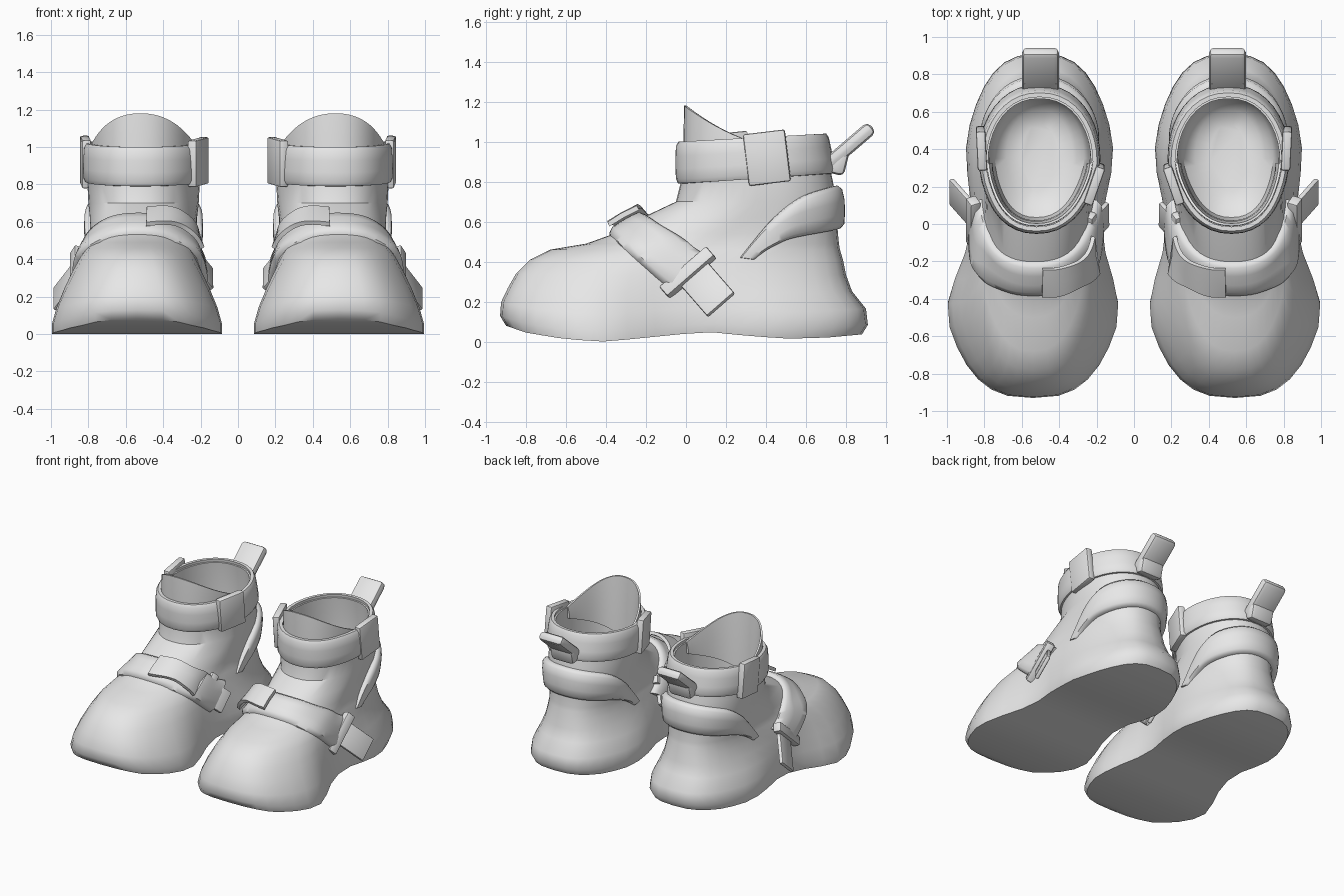
import bpy, bmesh, math
from mathutils import Vector, Matrix

if "Cube" in bpy.data.objects:
    bpy.data.objects.remove(bpy.data.objects["Cube"])

grey = bpy.data.materials.new("light grey")
grey.diffuse_color = (0.8, 0.8, 0.8, 1)
grey.use_nodes = True
grey.node_tree.nodes["Principled BSDF"].inputs["Base Color"].default_value = grey.diffuse_color

# Boot levels: height, front y, back y, half widths at toe, waist and heel
LEVELS = [
    (0.00, -.90, .88, .52, .34, .42), (0.05, -.93, .91, .52, .35, .435),
    (0.14, -.925, .90, .49, .34, .42), (0.24, -.89, .83, .44, .33, .385),
    (0.33, -.85, .80, .39, .315, .35), (0.41, -.78, .785, .34, .30, .33),
    (0.46, -.68, .77, .30, .285, .32), (0.49, -.50, .765, .28, .28, .31),
    (0.54, -.36, .76, .27, .28, .305), (0.62, -.22, .755, .27, .285, .305),
    (0.70, -.05, .75, .275, .295, .305), (0.80, -.025, .735, .29, .30, .305),
    (1.00, -.025, .69, .28, .295, .295), (1.30, -.025, .68, .27, .29, .29)]
SOLE = [(-.93, .09), (-.8, .045), (-.6, .012), (-.4, 0), (-.15, .025), (.1, .05),
        (.3, .03), (.5, .015), (.7, .02), (.92, .04)]


def table(rows, t):
    """Linear lookup in rows of (key, values...)."""
    t = min(max(t, rows[0][0]), rows[-1][0])
    for p, q in zip(rows, rows[1:]):
        if t <= q[0]:
            f = (t - p[0]) / (q[0] - p[0])
            return [u + (v - u) * f for u, v in zip(p[1:], q[1:])]


def surf(a, z):
    """Point on the boot surface; a = 0 is the front, pi/2 the outer side."""
    yf, yb, wt, ww, wh = table(LEVELS, z)
    s = (1 - math.cos(a)) / 2
    y = yf + (yb - yf) * s
    if s < .5:
        f = min(max((s - .2) / .3, 0), 1)
        w = wt + (ww - wt) * f * f * (3 - 2 * f)
    else:
        f = min((s - .5) / .28, 1)
        w = ww + (wh - ww) * f * f * (3 - 2 * f)
    sn = math.sin(a)
    cx = .505 + .035 * min(max((.3 - y) / .7, 0), 1)
    power = .72 + .18 * min(max((z - .25) / .55, 0), 1)
    x = cx + math.copysign(abs(sn) ** power, sn) * w
    return Vector((x, y, z + table(SOLE, y)[0] * max(0, 1 - z / .4)))


def raised(a, z, off):
    """Surface point moved along the surface normal."""
    da = surf(a + .06, z) - surf(a - .06, z)
    dz = surf(a, z + .03) - surf(a, z - .03)
    return surf(a, z) + da.cross(dz).normalized() * off


def angle(y, z):
    yf, yb = table(LEVELS, z)[:2]
    return math.acos(min(max(1 - 2 * (y - yf) / (yb - yf), -1), 1))


def finish(name, bm, smooth=35):
    bmesh.ops.recalc_face_normals(bm, faces=bm.faces)
    me = bpy.data.meshes.new(name)
    bm.to_mesh(me)
    bm.free()
    me.materials.append(grey)
    ob = bpy.data.objects.new(name, me)
    bpy.context.collection.objects.link(ob)
    bpy.ops.object.select_all(action='DESELECT')
    ob.select_set(True)
    bpy.context.view_layer.objects.active = ob
    bpy.ops.object.shade_smooth_by_angle(angle=math.radians(smooth))
    ob.modifiers.new("pair", 'MIRROR').use_mirror_merge = False
    return ob


def loft(name, rings, closed=False, sole=False, smooth=35):
    """Skin between rings of points; closed joins last ring to first."""
    bm = bmesh.new()
    vs = [[bm.verts.new(p) for p in r] for r in rings]
    n = len(vs[0])
    for r, q in list(zip(vs, vs[1:])) + ([(vs[-1], vs[0])] if closed else []):
        for i in range(n):
            j = (i + 1) % n
            bm.faces.new((r[i], r[j], q[j], q[i]))
    if sole:  # cross strips keep the sole's rocker shape
        v = vs[0]
        for i in range(n // 2):
            quad = (v[i], v[i + 1], v[n - i - 1], v[(n - i) % n])
            bm.faces.new(list(dict.fromkeys(quad)))
    elif not closed:
        bm.faces.new(vs[0])
    if not closed:
        bm.faces.new(vs[-1])
    return finish(name, bm, smooth)


def relax(rings, times):
    """Even out rings along their sequence, ends fixed."""
    for _ in range(times):
        rings = [rings[0]] + [[(p + 2 * q + r) / 4 for p, q, r in zip(*rings[i - 1:i + 2])]
                              for i in range(1, len(rings) - 1)] + [rings[-1]]
    return rings


def band(name, cols, base, top, closed=False, taper=0):
    """Padded band on the surface; cols hold (a, z) of lower and upper edge."""
    rings = []
    for i, (lo, hi) in enumerate(cols):
        e = abs(2 * i / (len(cols) - 1) - 1)
        t = top * (1 - taper * e ** 4)
        mid = base + (t - base) * .6
        prof = [(0, base), (0, mid), (.1, t * .9), (.35, t), (.65, t),
                (.9, t * .9), (1, mid), (1, base), (.65, base), (.35, base)]
        rings.append([raised(lo[0] + (hi[0] - lo[0]) * v, lo[1] + (hi[1] - lo[1]) * v, o)
                      for v, o in prof])
    return loft(name, rings if closed else relax(rings, 10), closed, smooth=50)


def sweep(los, his, steps):
    """Columns along edge tables of (t, a, z), mirrored over both sides."""
    out = []
    for i in range(-steps, steps + 1):
        t, sg = abs(i) / steps, (1 if i >= 0 else -1)
        l, h = table(los, t), table(his, t)
        out.append(((sg * l[0], l[1]), (sg * h[0], h[1])))
    return out


def edge(first, pts):
    n = len(pts)
    return [(0, *first)] + [((i + 1) / n, angle(y, z), z) for i, (y, z) in enumerate(pts)]


def box(name, centre, along, across, size, bevel=.01):
    """Bevelled block: size is along, across, thickness."""
    u = Vector(along).normalized()
    w = Vector(across)
    w = (w - u * w.dot(u)).normalized()
    m = Matrix((u, w, u.cross(w))).transposed().to_4x4()
    m.translation = centre
    bm = bmesh.new()
    bmesh.ops.create_cube(bm, size=1, matrix=m @ Matrix.Diagonal((*size, 1)))
    bmesh.ops.bevel(bm, geom=bm.edges[:], offset=bevel, segments=2, affect='EDGES', profile=.5)
    return finish(name, bm)


# Boot shell: outer wall, rim, inner lining and bowl-shaped insole
N = 40
A = [2 * math.pi * i / N for i in range(N)]
rim = lambda a: 1.0 - .02 * math.cos(a)
rings = [[surf(a, L[0]) for a in A] for L in LEVELS[:-2]]
rings.append([surf(a, rim(a)) for a in A])
rings.append([raised(a, rim(a), -.02) for a in A])
for z, off in ((.8, -.03), (.6, -.035), (.42, -.04), (.3, -.06), (.25, -.12), (.23, -.2)):
    rings.append([raised(a, .85, off) + Vector((0, 0, z - .85)) for a in A])
loft("boot_shell", rings, sole=True, smooth=40)

# Tongue rising above the collar, tapering to a point inside
rings = []
for i in range(-12, 13):
    a = math.radians(86) * i / 12
    top = 1.0 + .18 * math.cos(a) ** 1.4
    low = .72 + .2 * abs(i / 12)
    rings.append([raised(a, .85, o) + Vector((0, 0, z - .85))
                  for z, o in ((low, -.02), (.96, -.012), (top, -.015),
                               (top, -.028), (.96, -.04), (low, -.045))])
loft("tongue", rings)

# Padded ankle strap
cols = []
for a in A:
    k = (1 - math.cos(a)) / 2
    cols.append(((a, .79 + .05 * k), (a, 1.0 + .04 * k)))
band("ankle_strap", cols, -.01, .028, closed=True)

# Ankle strap buckles
box("outer_ankle_buckle", (.815, .405, .92), (.05, 1, .12), (0, -.12, 1), (.21, .26, .05))
box("inner_ankle_buckle", (.212, .215, .92), (-.35, 1, .1), (0, -.1, 1), (.21, .25, .05))

# Heel support wrap, sweeping down on both sides
his = edge((math.pi, .78), [(.70, .77), (.55, .73), (.40, .60), (.27, .42)])
los = edge((math.pi, .57), [(.68, .55), (.50, .52), (.42, .47), (.34, .41)])
cols = sweep(los, his, 24)
# mirrored side runs past pi so the band is continuous over the heel
cols = [tuple((p[0] + 2 * math.pi if p[0] < 0 else p[0], p[1]) for p in c) for c in cols]
band("heel_wrap", cols, -.015, .052, taper=.85)

# Instep strap
los = edge((0, .535), [(-.35, .515), (-.28, .45), (-.19, .36), (-.08, .25)])
his = edge((0, .63), [(-.17, .615), (-.07, .55), (.03, .49), (.13, .42)])
band("instep_strap", sweep(los, his, 24), -.03, .042)

# Loose strap loop on the inner half of the instep
cols = sweep(los, his, 40)[17:39]
rings = []
for i, (lo, hi) in enumerate(cols):
    lift = .055 + .035 * math.sin(math.pi * i / (len(cols) - 1))
    rings.append([raised(lo[0] + (hi[0] - lo[0]) * v, lo[1] + (hi[1] - lo[1]) * v, lift + o)
                  for v, o in ((.06, -.012), (.06, .012), (.5, .018), (.94, .012),
                               (.94, -.012), (.5, -.008))])
loft("strap_loop", relax(rings, 8))

# Instep buckles and free strap ends
W = (0, .75, .65)
box("outer_instep_buckle", (.86, .01, .345), (.10, .135, -.155), W, (.07, .31, .06))
box("outer_strap_end", (.915, .105, .265), (.12, .135, -.155), W, (.25, .18, .03))
box("inner_instep_buckle", (.232, -.045, .41), (-.10, .135, -.155), W, (.06, .25, .05))
box("inner_strap_end", (.178, .015, .335), (-.09, .10, -.11), W, (.14, .17, .03))

# Heel pull tab and its base
box("pull_tab", (.5, .82, .98), (0, .76, .65), (1, 0, 0), (.29, .2, .07), .028)
box("pull_tab_base", (.5, .765, .90), (0, .25, 1), (1, 0, 0), (.13, .19, .08), .025)
